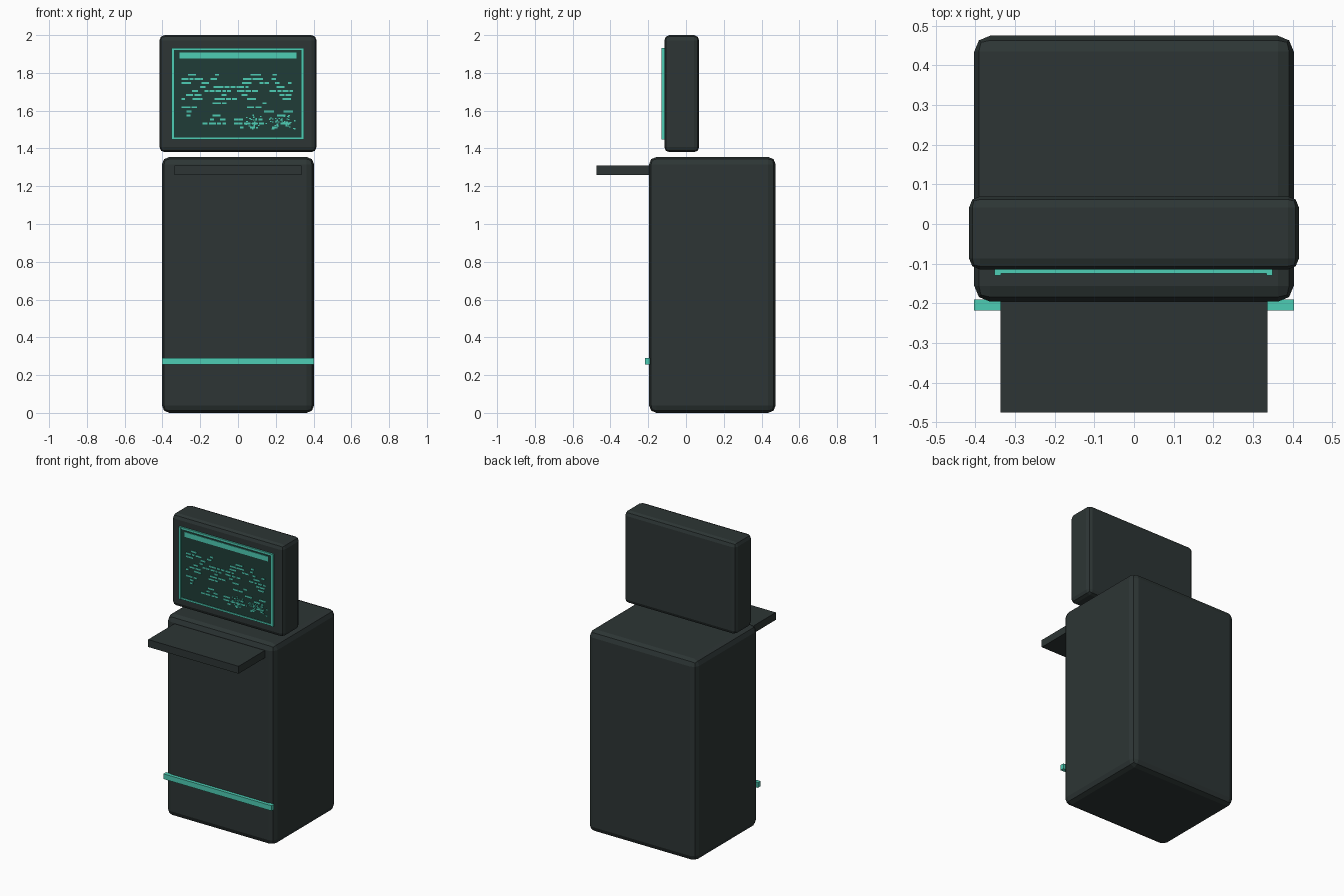
import bpy
import bmesh
import random
from mathutils import Matrix, Vector

random.seed(7)

cube = bpy.data.objects.get("Cube")
if cube:
    bpy.data.objects.remove(cube, do_unlink=True)


def material(name, rgb):
    m = bpy.data.materials.new(name)
    m.use_nodes = True
    colour = (*rgb, 1)
    m.diffuse_color = colour
    node = next(n for n in m.node_tree.nodes if n.type == "BSDF_PRINCIPLED")
    node.inputs["Base Color"].default_value = colour
    return m


charcoal = material("charcoal", (0.026, 0.036, 0.035))
teal = material("teal", (0.076, 0.61, 0.46))
screen_green = material("dark screen green", (0.014, 0.046, 0.038))


def boxes(name, mat, spans, bevel=0):
    """One object made of boxes, each given as (x0, x1, y0, y1, z0, z1)."""
    bm = bmesh.new()
    for x0, x1, y0, y1, z0, z1 in spans:
        centre = Vector((x0 + x1, y0 + y1, z0 + z1)) / 2
        size = Matrix.Diagonal((x1 - x0, y1 - y0, z1 - z0, 1))
        bmesh.ops.create_cube(bm, size=1, matrix=Matrix.Translation(centre) @ size)
    mesh = bpy.data.meshes.new(name)
    bm.to_mesh(mesh)
    bm.free()
    mesh.materials.append(mat)
    ob = bpy.data.objects.new(name, mesh)
    bpy.context.collection.objects.link(ob)
    if bevel:
        mod = ob.modifiers.new("rounded edges", "BEVEL")
        mod.width = bevel
        mod.segments = 2
    return ob


# Cabinet, shelf and trim
boxes("cabinet", charcoal, [(-0.403, 0.403, -0.196, 0.475, 0, 1.355)], 0.04)
boxes("keyboard_shelf", charcoal, [(-0.337, 0.337, -0.475, -0.15, 1.26, 1.31)])
boxes("trim_strip", teal, [(-0.403, 0.403, -0.218, -0.19, 0.255, 0.29)])

# Monitor housing and screen
boxes("monitor", charcoal, [(-0.416, 0.416, -0.115, 0.07, 1.38, 2.0)], 0.028)
boxes("screen", screen_green, [(-0.34, 0.34, -0.121, -0.113, 1.455, 1.925)])

# Glowing border around the screen
L, R, B, T = -0.352, 0.35, 1.447, 1.933
boxes("screen_border", teal, [
    (L, L + 0.016, -0.13, -0.113, B, T),
    (R - 0.016, R, -0.13, -0.113, B, T),
    (L, R, -0.125, -0.113, B, B + 0.012),
    (L, R, -0.125, -0.113, T - 0.012, T),
])
boxes("screen_header", teal, [(-0.31, 0.31, -0.125, -0.118, 1.875, 1.908)])

# Rows of broken text dashes, densest in the upper half
dashes = []
for row in range(14):
    z = 1.79 - row * 0.0215
    density = 0.12 if row == 0 else 0.55 if row < 7 else 0.3
    x = -0.3
    while x < 0.28:
        w = random.uniform(0.018, 0.055)
        if random.random() < density:
            dashes.append((x, min(x + w, 0.29), -0.124, -0.119, z - 0.005, z + 0.005))
        x += w + 0.006
boxes("screen_text", teal, dashes)

# Speckled emblem in the lower right of the screen
specks = []
for cx in (0.08, 0.2, 0.25):
    for i in range(22):
        x = random.gauss(cx, 0.02)
        z = random.uniform(1.5, 1.575)
        specks.append((x, x + 0.009, -0.1245, -0.119, z, z + 0.006))
boxes("screen_specks", teal, specks)
